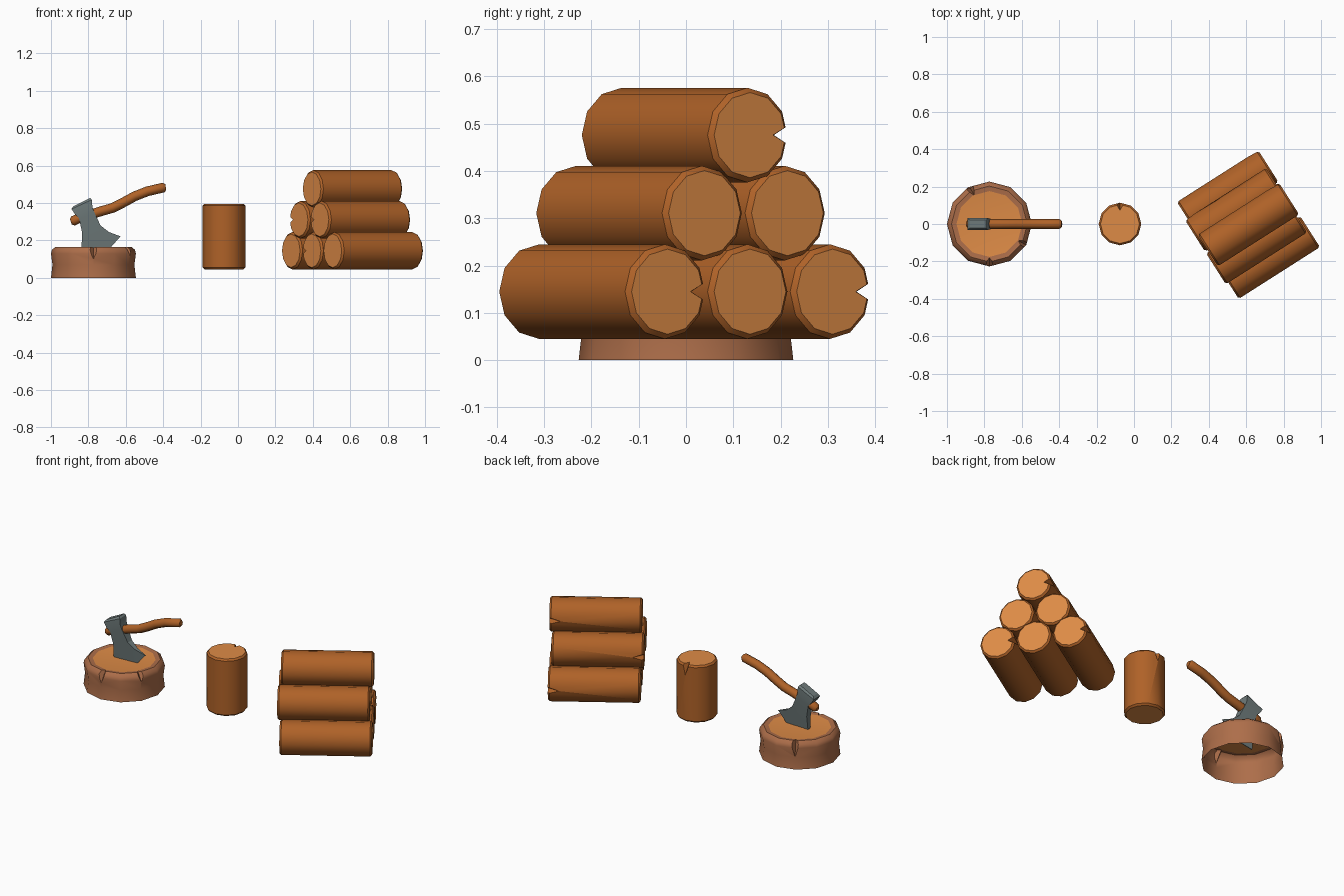
import bpy, bmesh, math
from mathutils import Vector, Matrix

if "Cube" in bpy.data.objects:
    bpy.data.objects.remove(bpy.data.objects["Cube"])


def material(name, rgb):
    m = bpy.data.materials.new(name)
    m.diffuse_color = (*rgb, 1)
    m.use_nodes = True
    m.node_tree.nodes["Principled BSDF"].inputs["Base Color"].default_value = m.diffuse_color
    return m


WOOD = material("log_bark", (0.43, 0.122, 0.021))
CUT = material("cut_wood", (0.73, 0.26, 0.062))
STUMP = material("stump_bark", (0.42, 0.156, 0.068))
STEEL = material("axe_steel", (0.16, 0.20, 0.20))
SIDES = 12


def add_object(name, bm, mats):
    bmesh.ops.recalc_face_normals(bm, faces=bm.faces)
    me = bpy.data.meshes.new(name)
    bm.to_mesh(me)
    bm.free()
    for m in mats:
        me.materials.append(m)
    ob = bpy.data.objects.new(name, me)
    bpy.context.collection.objects.link(ob)
    return ob


def activate(ob):
    bpy.ops.object.select_all(action='DESELECT')
    ob.select_set(True)
    bpy.context.view_layer.objects.active = ob


def smooth(ob, angle=36):
    activate(ob)
    bpy.ops.object.shade_smooth_by_angle(angle=math.radians(angle))


def lathe(profile):
    """Closed turned solid; the two end caps get material 1."""
    bm = bmesh.new()
    rings = [[bm.verts.new((r * math.cos(2 * math.pi * i / SIDES),
                            r * math.sin(2 * math.pi * i / SIDES), z))
              for i in range(SIDES)] for r, z in profile]
    for a, b in zip(rings, rings[1:]):
        for i in range(SIDES):
            j = (i + 1) % SIDES
            bm.faces.new((a[i], a[j], b[j], b[i]))
    for ring in (rings[0], rings[-1]):
        bm.faces.new(ring).material_index = 1
    return bm


def cut_notch(ob, radius, top, angle, width, depth, length, mat):
    """Dagger-shaped split: a wedge at the top tapering out down the side."""
    over = 0.02
    bm = bmesh.new()
    rot = Matrix.Rotation(angle, 3, 'Z')
    k = 1 + over / length
    out = radius + 0.015
    hw = width / 2 * (depth + 0.015) / depth * k
    pts = [(out - (depth + 0.015) * k, 0, top + over), (out, hw, top + over),
           (out, -hw, top + over), (out, 0, top - length)]
    v = [bm.verts.new(rot @ Vector(p)) for p in pts]
    for f in ((0, 1, 2), (0, 1, 3), (1, 2, 3), (2, 0, 3)):
        bm.faces.new([v[i] for i in f])
    cutter = add_object("notch_cutter", bm, [mat])
    cutter.hide_render = True
    mod = ob.modifiers.new("notch", 'BOOLEAN')
    mod.operation, mod.solver, mod.object = 'DIFFERENCE', 'EXACT', cutter
    activate(ob)
    bpy.ops.object.modifier_apply(modifier=mod.name)
    bpy.data.objects.remove(cutter)


def log(name, centre, r, length, axis, side):
    h, c = length / 2, 0.01
    ob = add_object(name, lathe([(r - c, -h), (r, c - h), (r, h - c), (r - c, h)]), [WOOD, CUT])
    cut_notch(ob, r, h, math.pi / 2, 0.045, 0.042, 0.085, WOOD)
    z, y = Vector(axis), Vector(side)
    x = y.cross(z)
    rot = Matrix((x, y, z)).transposed()
    ob.matrix_world = Matrix.Translation(centre) @ rot.to_4x4()
    smooth(ob)


# Standing log
log("standing_log", (-0.075, 0, 0.221), 0.114, 0.35, (0, 0, 1), (0, 1, 0))

# Log pile: three rows, some logs turned end for end
ang = math.radians(32.5)
along = Vector((math.cos(ang), math.sin(ang), 0))
across = Vector((-math.sin(ang), math.cos(ang), 0))
base = Vector((0.612, -0.003, 0))
pile = [(-0.207, 0, 0.145, 1), (0, 0, 0.145, -1), (0.207, 0, 0.145, 1),
        (-0.104, -0.016, 0.311, -1), (0.104, -0.016, 0.311, -1), (0, 0, 0.476, 1)]
for n, (s, a, z, d) in enumerate(pile, 1):
    log(f"pile_log_{n}", base + across * s + along * a + Vector((0, 0, z)),
        0.1, 0.515, along * d, across)

# Chopping stump, open underneath
stump = add_object("chopping_stump", lathe([
    (0.227, 0), (0.219, 0.07), (0.227, 0.13), (0.222, 0.15), (0.203, 0.166), (0.176, 0.162)]),
    [STUMP, CUT])
for deg, w, d, ln in ((-90, 0.055, 0.045, 0.085), (118, 0.05, 0.05, 0.13), (-30, 0.05, 0.045, 0.06)):
    cut_notch(stump, 0.224, 0.163, math.radians(deg), w, d, ln, STUMP)
bm = bmesh.new()
bm.from_mesh(stump.data)
bmesh.ops.delete(bm, geom=[f for f in bm.faces if all(v.co.z < 1e-4 for v in f.verts)],
                 context='FACES')
bm.to_mesh(stump.data)
bm.free()
stump.location = (-0.773, 0, 0)
smooth(stump)

# Axe head: cross-sections (left xz, right xz, half thickness) from poll to edge
rows = [((-0.880, 0.383), (-0.790, 0.428), 0.022),
        ((-0.890, 0.368), (-0.782, 0.418), 0.031),
        ((-0.870, 0.338), (-0.778, 0.378), 0.031),
        ((-0.850, 0.318), (-0.768, 0.350), 0.028),
        ((-0.834, 0.245), (-0.735, 0.280), 0.020),
        ((-0.836, 0.170), (-0.690, 0.245), 0.012),
        ((-0.840, 0.110), (-0.628, 0.222), 0.002)]
bm = bmesh.new()
loops = []
for k, (l, r, t) in enumerate(rows):
    mid = ((l[0] + r[0]) / 2, (l[1] + r[1]) / 2)
    if k == len(rows) - 1:
        mid = (mid[0] + 0.025, mid[1] - 0.035)
    path = [(l, -t), (mid, -t), (r, -t), (r, t), (mid, t), (l, t)]
    loops.append([bm.verts.new((p[0], y, p[1])) for p, y in path])
for a, b in zip(loops, loops[1:]):
    for i in range(6):
        j = (i + 1) % 6
        bm.faces.new((a[i], a[j], b[j], b[i]))
bm.faces.new(loops[0])
bm.faces.new(loops[-1])
smooth(add_object("axe_head", bm, [STEEL]), 25)

# Axe handle: swept curve with rounded ends
path = [(-0.894, 0.300, 0.6), (-0.882, 0.304, 1), (-0.848, 0.320, 1), (-0.73, 0.357, 1),
        (-0.67, 0.374, 1), (-0.62, 0.399, 1), (-0.553, 0.436, 1), (-0.484, 0.463, 1),
        (-0.398, 0.483, 1), (-0.386, 0.485, 0.6)]
cu = bpy.data.curves.new("axe_handle", 'CURVE')
cu.dimensions = '3D'
cu.bevel_depth, cu.bevel_resolution, cu.use_fill_caps = 0.026, 2, True
sp = cu.splines.new('POLY')
sp.points.add(len(path) - 1)
for p, (x, z, r) in zip(sp.points, path):
    p.co, p.radius = (x, 0, z, 1), r
cu.materials.append(WOOD)
handle = bpy.data.objects.new("axe_handle", cu)
bpy.context.collection.objects.link(handle)
activate(handle)
bpy.ops.object.convert(target='MESH')
smooth(bpy.context.view_layer.objects.active, 50)
